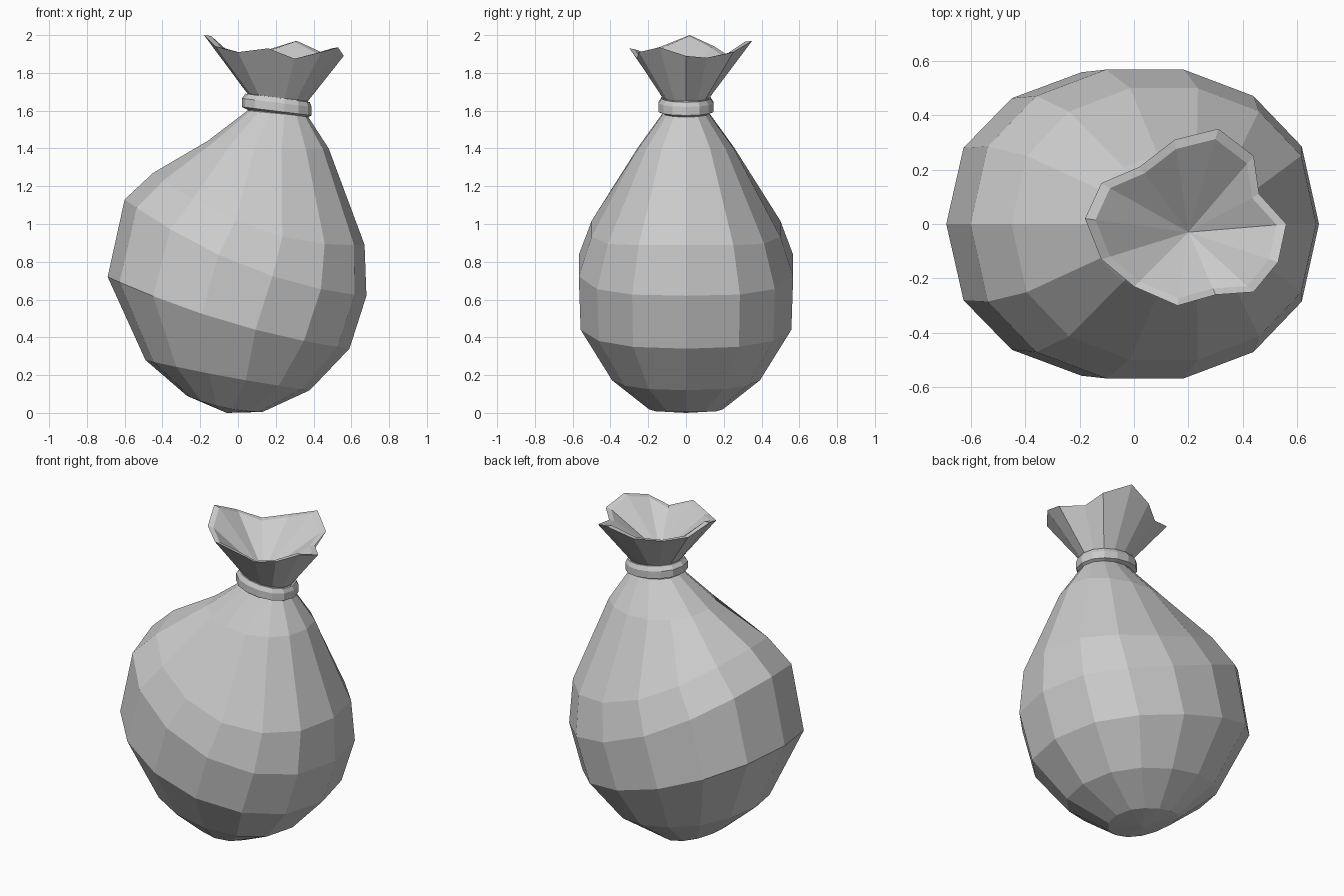
import bpy
import bmesh
from math import sin, cos, pi, copysign

SIDES = 14

cube = bpy.data.objects.get("Cube")
if cube:
    bpy.data.objects.remove(cube, do_unlink=True)

# Plain grey cloth
cloth = bpy.data.materials.new("grey cloth")
cloth.use_nodes = True
colour = (0.6, 0.6, 0.6, 1)
cloth.diffuse_color = colour
cloth.node_tree.nodes["Principled BSDF"].inputs["Base Color"].default_value = colour


def tilted_ring(bm, left, right, depth, sag=0):
    """Ring of vertices slung between a left and a right (x, z) point."""
    verts = []
    for k in range(SIDES):
        angle = 2 * pi * k / SIDES
        blend = (1 + cos(angle)) / 2
        x = left[0] + (right[0] - left[0]) * blend
        z = left[1] + (right[1] - left[1]) * blend - sag * sin(angle) ** 2
        y = copysign(depth * abs(sin(angle)) ** 0.85, sin(angle))
        if k in (0, SIDES // 2):
            y = 0
        verts.append(bm.verts.new((x, y, z)))
    return verts


def bridge(bm, lower, upper):
    for k in range(SIDES):
        n = (k + 1) % SIDES
        bm.faces.new((lower[k], lower[n], upper[n], upper[k]))


def fan(bm, ring, centre):
    tip = bm.verts.new(centre)
    for k in range(SIDES):
        bm.faces.new((ring[k], ring[(k + 1) % SIDES], tip))


def finish(bm, name):
    bmesh.ops.recalc_face_normals(bm, faces=bm.faces)
    mesh = bpy.data.meshes.new(name)
    bm.to_mesh(mesh)
    bm.free()
    mesh.materials.append(cloth)
    obj = bpy.data.objects.new(name, mesh)
    bpy.context.collection.objects.link(obj)
    return obj


# Sack: slumped body, pinched neck, ragged open mouth
# each ring: left point, right point, half depth, sag
body_rings = [
    ((-0.27, 0.09), (0.13, 0.005), 0.2, 0.02),
    ((-0.49, 0.28), (0.38, 0.12), 0.4, 0.01),
    ((-0.69, 0.72), (0.59, 0.34), 0.57, 0.05),
    ((-0.6, 1.13), (0.68, 0.62), 0.58, 0.1),
    ((-0.45, 1.27), (0.67, 0.89), 0.51, 0.11),
    ((-0.16, 1.44), (0.48, 1.4), 0.26, 0.02),
    ((0.05, 1.6), (0.37, 1.57), 0.125, 0),
    ((0.05, 1.69), (0.37, 1.65), 0.125, 0),
]
rim_points = [
    (0.56, 0, 1.89), (0.46, 0.11, 1.88), (0.44, 0.25, 1.91), (0.31, 0.35, 1.97),
    (0.15, 0.31, 1.92), (0.02, 0.21, 1.9), (-0.12, 0.15, 1.94), (-0.18, 0.02, 2),
    (-0.12, -0.13, 1.94), (0, -0.23, 1.91), (0.16, -0.3, 1.93), (0.3, -0.26, 1.875),
    (0.44, -0.25, 1.91), (0.53, -0.14, 1.935),
]
mouth_x, mouth_y = 0.2, -0.03

bm = bmesh.new()
rings = [tilted_ring(bm, *r) for r in body_rings]
rings.append([bm.verts.new(p) for p in rim_points])
inner_rim = []
for x, y, z in rim_points:
    inner_rim.append(bm.verts.new((x + (mouth_x - x) * 0.1,
                                   y + (mouth_y - y) * 0.1, z - 0.005)))
rings.append(inner_rim)
for lower, upper in zip(rings, rings[1:]):
    bridge(bm, lower, upper)
fan(bm, rings[0], (-0.06, 0, 0))
fan(bm, inner_rim, (mouth_x, mouth_y, 1.69))
finish(bm, "sack")

# Tie: bevelled band closed into a loop round the neck
band_rings = [
    ((0.05, 1.605), (0.37, 1.565), 0.12),
    ((0.02, 1.62), (0.39, 1.575), 0.148),
    ((0.02, 1.665), (0.39, 1.62), 0.148),
    ((0.04, 1.69), (0.38, 1.645), 0.132),
    ((0.07, 1.685), (0.35, 1.65), 0.11),
]
bm = bmesh.new()
rings = [tilted_ring(bm, *r) for r in band_rings]
for lower, upper in zip(rings, rings[1:] + rings[:1]):
    bridge(bm, lower, upper)
finish(bm, "neck_tie")
